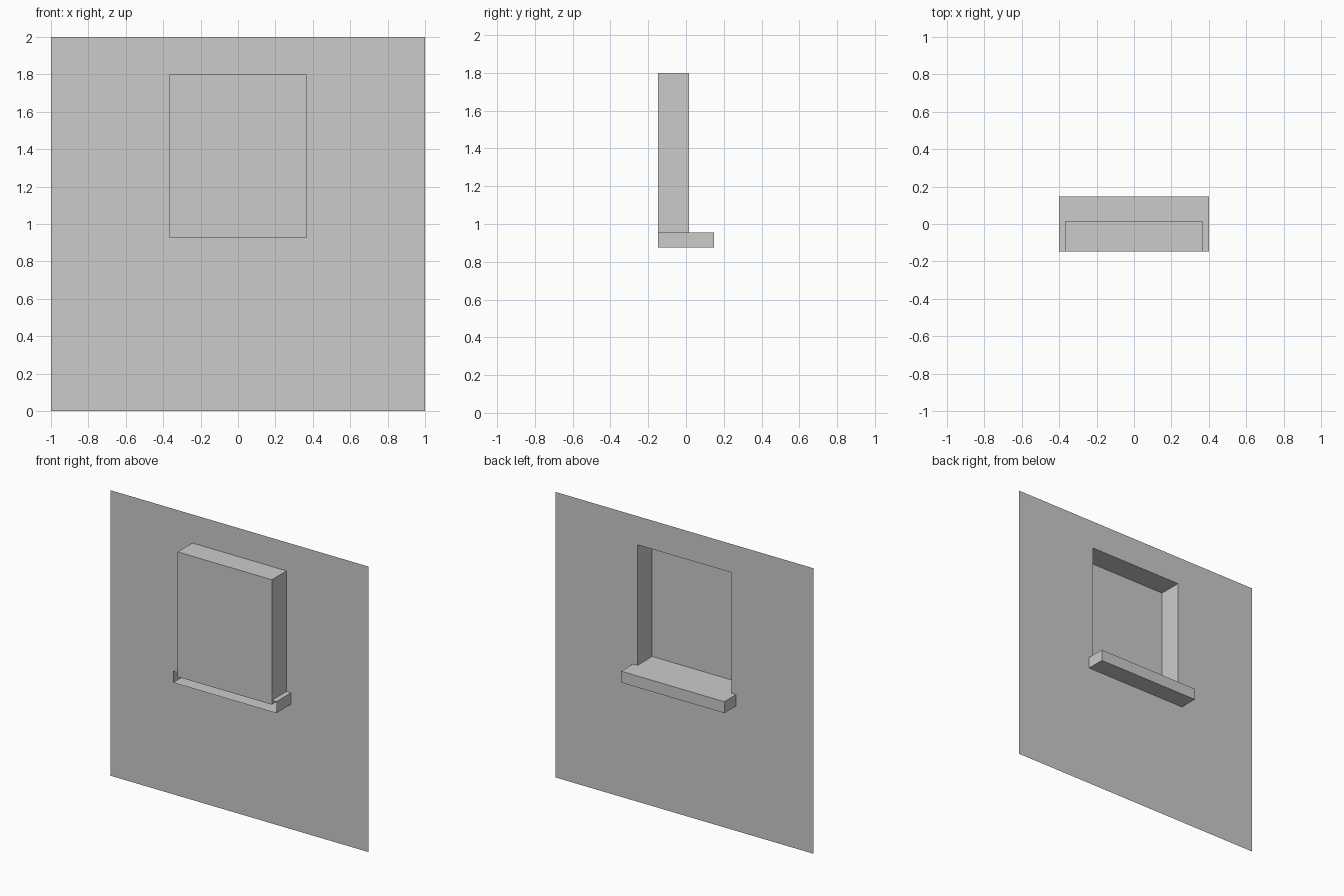
import bpy, bmesh

if "Cube" in bpy.data.objects:
    bpy.data.objects.remove(bpy.data.objects["Cube"])

WALL_Y, FRONT_Y, BACK_Y = 0.016, -0.147, 0.147
HALF_W, HOLE_BOTTOM, HOLE_TOP = 0.365, 0.925, 1.80


def finish(name, bm):
    mesh = bpy.data.meshes.new(name)
    bm.to_mesh(mesh)
    bm.free()
    obj = bpy.data.objects.new(name, mesh)
    bpy.context.collection.objects.link(obj)
    return obj


def rect(bm, half_w, y, z0, z1):
    return [bm.verts.new((x, y, z)) for x, z in
            ((-half_w, z0), (half_w, z0), (half_w, z1), (-half_w, z1))]


def bridge(bm, a, b):
    for i in range(4):
        j = (i + 1) % 4
        bm.faces.new((a[i], a[j], b[j], b[i]))


# Thin wall sheet with a window opening pushed out to the front as a shallow recess
bm = bmesh.new()
outer = rect(bm, 1.0, WALL_Y, 0.0, 2.0)
inner = rect(bm, HALF_W, WALL_Y, HOLE_BOTTOM, HOLE_TOP)
front = rect(bm, HALF_W, FRONT_Y, HOLE_BOTTOM, HOLE_TOP)
bridge(bm, outer, inner)
bridge(bm, inner, front)
bm.faces.new(front)
finish("wall_with_window_recess", bm)

# Window sill: box through the wall, open on its front side
bm = bmesh.new()
bmesh.ops.create_cube(bm, size=1)
bmesh.ops.scale(bm, verts=bm.verts, vec=(0.8, BACK_Y - FRONT_Y, 0.08))
bmesh.ops.translate(bm, verts=bm.verts, vec=(0, 0, 0.915))
bm.normal_update()
open_side = [f for f in bm.faces if f.normal.y < -0.9]
bmesh.ops.delete(bm, geom=open_side, context='FACES_ONLY')
finish("window_sill", bm)
